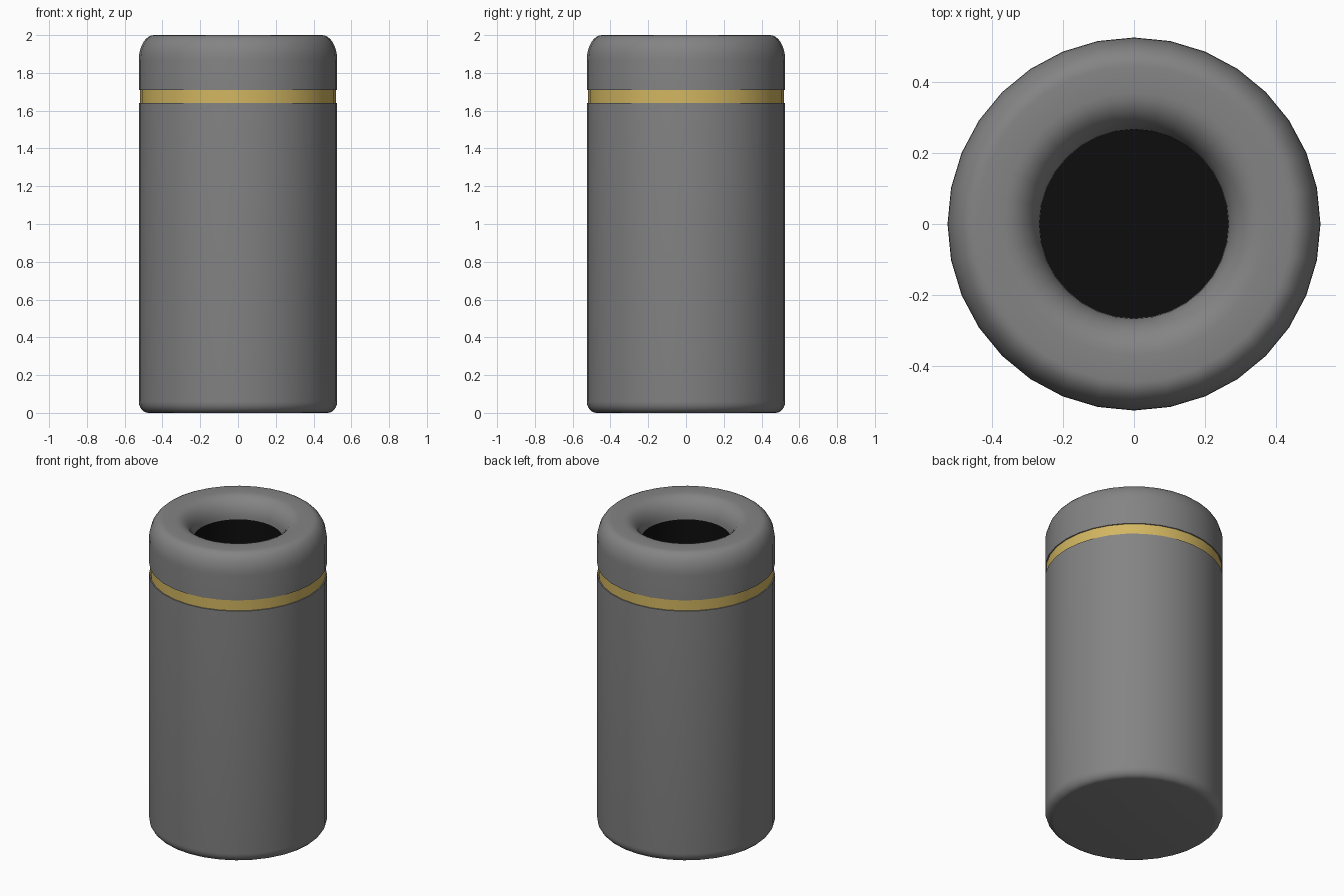
import bpy, bmesh, math

if "Cube" in bpy.data.objects:
    bpy.data.objects.remove(bpy.data.objects["Cube"])

SIDES = 32


def material(name, rgb):
    m = bpy.data.materials.new(name)
    m.diffuse_color = (*rgb, 1)
    m.use_nodes = True
    m.node_tree.nodes["Principled BSDF"].inputs["Base Color"].default_value = m.diffuse_color
    return m


grey = material("grey metal", (0.23, 0.23, 0.23))
gold = material("gold trim", (0.65, 0.47, 0.12))
black = material("dark interior", (0.004, 0.004, 0.004))


def arc(cr, cz, rr, rz, a0, a1, n=6):
    """Points (radius, height) along an elliptical arc, angles in degrees."""
    pts = []
    for i in range(n + 1):
        a = math.radians(a0 + (a1 - a0) * i / n)
        pts.append((cr + rr * math.cos(a), cz + rz * math.sin(a)))
    return pts


def lathe(name, profile, mat, cap_start=False, cap_end=False):
    """Revolve a profile about z; profile runs upward on the outside."""
    bm = bmesh.new()
    rings = [[bm.verts.new((r * math.cos(2 * math.pi * k / SIDES),
                            r * math.sin(2 * math.pi * k / SIDES), z))
              for k in range(SIDES)] for r, z in profile]
    for a, b in zip(rings, rings[1:]):
        for k in range(SIDES):
            j = (k + 1) % SIDES
            bm.faces.new((a[k], a[j], b[j], b[k]))
    if cap_start:
        bm.faces.new(rings[0][::-1])
    if cap_end:
        bm.faces.new(rings[-1])
    me = bpy.data.meshes.new(name)
    bm.to_mesh(me)
    bm.free()
    ob = bpy.data.objects.new(name, me)
    bpy.context.collection.objects.link(ob)
    me.materials.append(mat)
    bpy.ops.object.select_all(action='DESELECT')
    ob.select_set(True)
    bpy.context.view_layer.objects.active = ob
    bpy.ops.object.shade_smooth_by_angle(angle=math.radians(40))
    return ob


# Main body with rounded foot and a small step at the top
lathe("body", arc(0.475, 0.06, 0.05, 0.06, -90, 0) + [(0.525, 1.64), (0.515, 1.64)],
      grey, cap_start=True)

# Gold band sitting in the groove between body and lid
lathe("trim_band", [(0.518, 1.635), (0.518, 1.715)], gold)

# Lid: rounded shoulder, flat top, lip rolling into the opening
lathe("lid", [(0.51, 1.71), (0.525, 1.71)]
      + arc(0.445, 1.87, 0.08, 0.13, 0, 90, 8)
      + arc(0.37, 1.87, 0.105, 0.13, 90, 180, 8), grey)

# Dark inside of the bin, walls facing inward
lathe("interior", [(0.265, 1.87), (0.265, 0.3)], black, cap_end=True)
